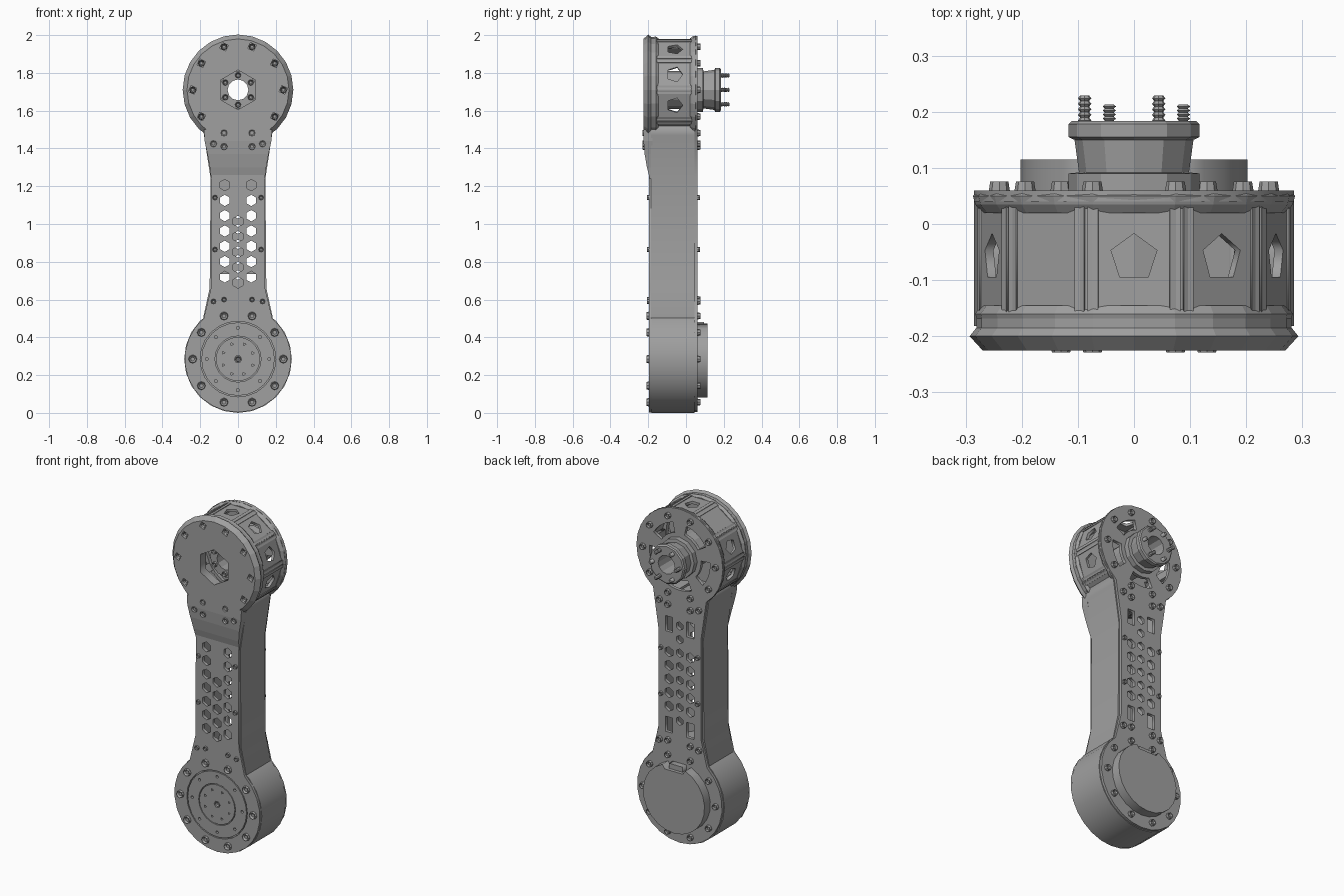
import bpy, bmesh
from math import sin, cos, radians
from mathutils import Matrix, Vector

if "Cube" in bpy.data.objects:
    bpy.data.objects.remove(bpy.data.objects["Cube"])

GREY = (0.35, 0.35, 0.35, 1)
metal = bpy.data.materials.new("grey_metal")
metal.use_nodes = True
metal.diffuse_color = GREY
metal.node_tree.nodes["Principled BSDF"].inputs["Base Color"].default_value = GREY

LOW, HIGH = 0.285, 1.71      # heights of the two joint axes
BOLT_R = 0.24                # bolt circle radius
BACK = 0.06                  # rear face of the back plate


def finish(name, bm):
    bmesh.ops.remove_doubles(bm, verts=bm.verts[:], dist=1e-5)
    bmesh.ops.recalc_face_normals(bm, faces=bm.faces[:])
    mesh = bpy.data.meshes.new(name)
    bm.to_mesh(mesh)
    bm.free()
    mesh.materials.append(metal)
    ob = bpy.data.objects.new(name, mesh)
    bpy.context.collection.objects.link(ob)
    return ob


def arc(x, z, r, a0, a1, n):
    steps = [radians(a0 + (a1 - a0) * i / n) for i in range(n + 1)]
    return [(x + r * cos(a), z + r * sin(a)) for a in steps]


def ngon(x, z, r, n, turn=0):
    return arc(x, z, r, turn, turn + 360, n)[:-1]


def rect(x, z, w, h):
    return [(x - w, z - h), (x + w, z - h), (x + w, z + h), (x - w, z + h)]


def facing(y):
    return Matrix.Translation((0, y, 0)) @ Matrix.Rotation(radians(90), 4, 'X')


def plate(name, loops, thick, matrix):
    """Flat plate: first loop is the outline, the others are holes."""
    cu = bpy.data.curves.new(name, 'CURVE')
    cu.dimensions, cu.fill_mode, cu.extrude = '2D', 'BOTH', thick / 2
    for loop in loops:
        sp = cu.splines.new('POLY')
        sp.points.add(len(loop) - 1)
        for p, (x, z) in zip(sp.points, loop):
            p.co = (x, z, 0, 1)
        sp.use_cyclic_u = True
    tmp = bpy.data.objects.new(name + "_curve", cu)
    bpy.context.collection.objects.link(tmp)
    deps = bpy.context.evaluated_depsgraph_get()
    mesh = bpy.data.meshes.new_from_object(tmp.evaluated_get(deps))
    bm = bmesh.new()
    bm.from_mesh(mesh)
    bm.transform(matrix)
    bpy.data.objects.remove(tmp)
    bpy.data.curves.remove(cu)
    bpy.data.meshes.remove(mesh)
    return finish(name, bm)


def slab(name, loops, y0, y1):
    return plate(name, loops, y1 - y0, facing((y0 + y1) / 2))


def lathe(name, profile, x, z, n, closed=True):
    """Turn an (r, y) profile around an axis along y."""
    bm = bmesh.new()
    rings = [[bm.verts.new((px, y, pz)) for px, pz in ngon(x, z, max(r, 1e-6), n)]
             for r, y in profile]
    pairs = list(zip(rings, rings[1:] + rings[:1]))
    for a, b in pairs if closed else pairs[:-1]:
        for i in range(n):
            j = (i + 1) % n
            bm.faces.new((a[i], a[j], b[j], b[i]))
    return finish(name, bm)


def bolts(name, spots, side, r=0.021, h=0.02):
    """Socket head bolts at (x, y, z); side is -1 for front, 1 for back."""
    out = bmesh.new()
    scrap = bpy.data.meshes.new("scrap")
    for x, y, z in spots:
        bm = bmesh.new()
        bmesh.ops.create_cone(bm, cap_ends=True, segments=8, radius1=r,
                              radius2=r * 0.85, depth=h)
        bm.normal_update()
        top = [f for f in bm.faces if f.normal.z > 0.9]
        bmesh.ops.inset_individual(bm, faces=top, thickness=r * 0.4)
        bmesh.ops.translate(bm, verts=top[0].verts[:], vec=(0, 0, -h * 0.6))
        bm.transform(Matrix.Translation((x, y + side * h / 2, z))
                     @ Matrix.Rotation(radians(-90 * side), 4, 'X'))
        bm.to_mesh(scrap)
        bm.free()
        out.from_mesh(scrap)
    bpy.data.meshes.remove(scrap)
    return finish(name, out)


def both(points):
    return [(s * x, *rest) for x, *rest in points for s in (1, -1)]


# Lattice holes shared by the front and back plates
rows = [0.72 + 0.081 * i for i in range(7)]
side_holes = [ngon(s * 0.07, z, 0.03, 6, 30) for z in rows for s in (1, -1)]

# Lower front plate with concentric turned discs
neck_r, neck_l = [(0.143, 0.66), (0.14, 1.27)], [(-0.14, 1.27), (-0.143, 0.66)]
centre = [ngon(0, 0.69 + 0.081 * i, 0.03, 6, 30) for i in range(5)]
slab("front_plate", [arc(0, LOW, 0.282, 130, 410, 20) + neck_r + neck_l,
                     ngon(0, LOW, 0.2, 24)] + side_holes + centre, -0.197, -0.178)
slab("outer_turned_disc", [ngon(0, LOW, 0.194, 24), ngon(0, LOW, 0.122, 20)]
     + [ngon(x, z, 0.009, 5) for x, z in ngon(0, LOW, 0.165, 8)], -0.197, -0.178)
slab("inner_turned_disc", [ngon(0, LOW, 0.117, 20), ngon(0, LOW, 0.02, 6)]
     + [ngon(x, z, 0.009, 3) for x, z in ngon(0, LOW, 0.085, 8, 22)], -0.197, -0.178)

# Lower motor housing and neck side walls
slab("motor_housing", [ngon(0, LOW, 0.285, 24, -90)], -0.182, 0.045)
wall = [(0.178, 0.48), (0.183, 0.51), (0.15, 0.66), (0.145, 1.24), (0.18, 1.47), (0.19, 1.53)]
inner = [(x - 0.02, z) for x, z in reversed(wall)]
for side, label in ((1, "left"), (-1, "right")):
    slab(label + "_wall", [[(side * x, z) for x, z in wall + inner]], -0.185, 0.045)

# Back plate running the whole length
slots = [arc(0, HIGH, 0.2, a - 23, a + 23, 5) + arc(0, HIGH, 0.14, a + 23, a - 23, 5)
         for a in range(-90, 270, 72)]
windows = [rect(s * 0.07, z, 0.024, 0.045) for z in (0.69, 1.29) for s in (1, -1)]
back_centre = [ngon(0, 0.73 + 0.081 * i, 0.025, 6, 30) for i in range(8)]
slab("back_plate", [arc(0, LOW, 0.28, 130, 410, 20) + [(0.14, 0.66), (0.14, 1.25)]
                    + arc(0, HIGH, 0.285, -52, 232, 22) + [(-0.14, 1.25), (-0.14, 0.66)],
                    ngon(0, HIGH, 0.09, 12)] + slots + windows + side_holes[2:-2]
     + back_centre, 0.04, BACK)

# Rear motor cap with a notched top
slab("motor_cap", [arc(0, LOW, 0.203, 112, 428, 20) + [(0.06, LOW + 0.165), (-0.06, LOW + 0.165)]],
     BACK - 0.01, 0.115)
slab("cap_tab", [rect(0, LOW + 0.165, 0.045, 0.03)], BACK - 0.01, 0.095)

# Upper drum: ten flat bays with pentagon windows, ribs and end flanges
for i, a in enumerate(range(18, 378, 36)):
    hole = [ngon(0, 0, 0.043, 5, 90)] if a in (18, 54, 90, 162, 198, 342) else []
    place = Matrix.Translation((0, -0.06, HIGH)) @ Matrix.Rotation(radians(90 - a), 4, 'Y')
    plate(f"drum_bay_{i + 1}", [rect(0, 0, 0.083, 0.1)] + hole, 0.016,
          place @ Matrix.Translation((0, 0, 0.258)))
    rib = Matrix.Translation((0, -0.06, HIGH)) @ Matrix.Rotation(radians(108 - a), 4, 'Y')
    plate(f"drum_rib_{i + 1}", [rect(0, 0, 0.022, 0.1)], 0.04,
          rib @ Matrix.Translation((0, 0, 0.256)))
lathe("front_flange", [(0.235, -0.17), (0.28, -0.17), (0.283, -0.16), (0.272, -0.145),
                       (0.235, -0.145)], 0, HIGH, 24)
lathe("rear_flange", [(0.235, 0.02), (0.272, 0.02), (0.283, 0.035), (0.287, 0.05),
                      (0.278, BACK), (0.235, BACK)], 0, HIGH, 24)

# Upper front cover: pierced disc, bevelled rim and tapering tongue
upper_ring = ngon(0, HIGH, BOLT_R, 10)
recessed = [p for p in upper_ring if p[1] > 1.5]
slab("front_cover", [ngon(0, HIGH, 0.267, 24), ngon(0, HIGH, 0.105, 6, 30)]
     + [ngon(x, z, 0.024, 4, 20) for x, z in recessed], -0.225, -0.172)
lathe("cover_rim", [(0.262, -0.225), (0.27, -0.225), (0.293, -0.2), (0.281, -0.185),
                    (0.281, -0.168), (0.262, -0.168)], 0, HIGH, 24)
bm = bmesh.new()
sections = [(1.5, 0.18, -0.225), (1.44, 0.177, -0.225), (1.37, 0.162, -0.219),
            (1.3, 0.149, -0.207), (1.24, 0.142, -0.192)]
rings = [[bm.verts.new(v) for v in ((-w, y, z), (w, y, z), (w, -0.178, z), (-w, -0.178, z))]
         for z, w, y in sections]
for a, b in zip(rings, rings[1:]):
    for i in range(4):
        bm.faces.new((a[i], a[(i + 1) % 4], b[(i + 1) % 4], b[i]))
bm.faces.new(rings[0])
bm.faces.new(rings[-1])
finish("cover_tongue", bm)

# Hollow output shaft with threaded studs
lathe("output_shaft", [(0.055, -0.12), (0.1, -0.12), (0.1, 0.05), (0.117, BACK),
                       (0.117, 0.09), (0.098, 0.092), (0.106, 0.15), (0.117, 0.155),
                       (0.117, 0.178), (0.11, 0.184), (0.055, 0.184)], 0, HIGH, 12)
for i, (x, z) in enumerate(ngon(0, HIGH, 0.088, 6)):
    tip = 0.213 + 0.016 * (i % 2)
    thread = [(0.012 if k % 2 else 0.008, 0.17 + (tip - 0.17) * k / 12) for k in range(13)]
    lathe(f"stud_{i + 1}", [(0, 0.17)] + thread + [(0, tip)], x, z, 8, closed=False)

# Bolts
lower_ring = ngon(0, LOW, BOLT_R, 10)
collar = both([(0.13, 0.59), (0.074, 0.6)])
high_collar = both([(0.13, 1.425), (0.074, 1.41)])
neck = both([(0.122, 1.14), (0.122, 0.865)])
bolts("front_lower_bolts", [(x, -0.195, z) for x, z in lower_ring], -1, 0.023, 0.015)
bolts("front_neck_bolts", [(x, -0.195, z) for x, z in collar + neck], -1, 0.014, 0.012)
bolts("cover_bolts", [(x, -0.2, z) for x, z in recessed], -1, 0.018, 0.018)
bolts("tongue_bolts", [(x, -0.219, z) for x, z in high_collar + both([(0.074, 1.482)])],
      -1, 0.019, 0.01)
bolts("hub_bolts", [(x, -0.118, z) for x, z in ngon(0, HIGH, 0.078, 6, 30)], -1, 0.016, 0.015)
bolts("hub_centre_bolt", [(0, -0.184, LOW)], -1, 0.015, 0.01)
bolts("back_bolts", [(x, BACK - 0.002, z) for x, z in lower_ring + upper_ring + high_collar
                     + collar], 1, 0.019, 0.018)
bolts("back_neck_bolts", [(x, BACK - 0.002, z) for x, z in neck], 1, 0.014, 0.016)
